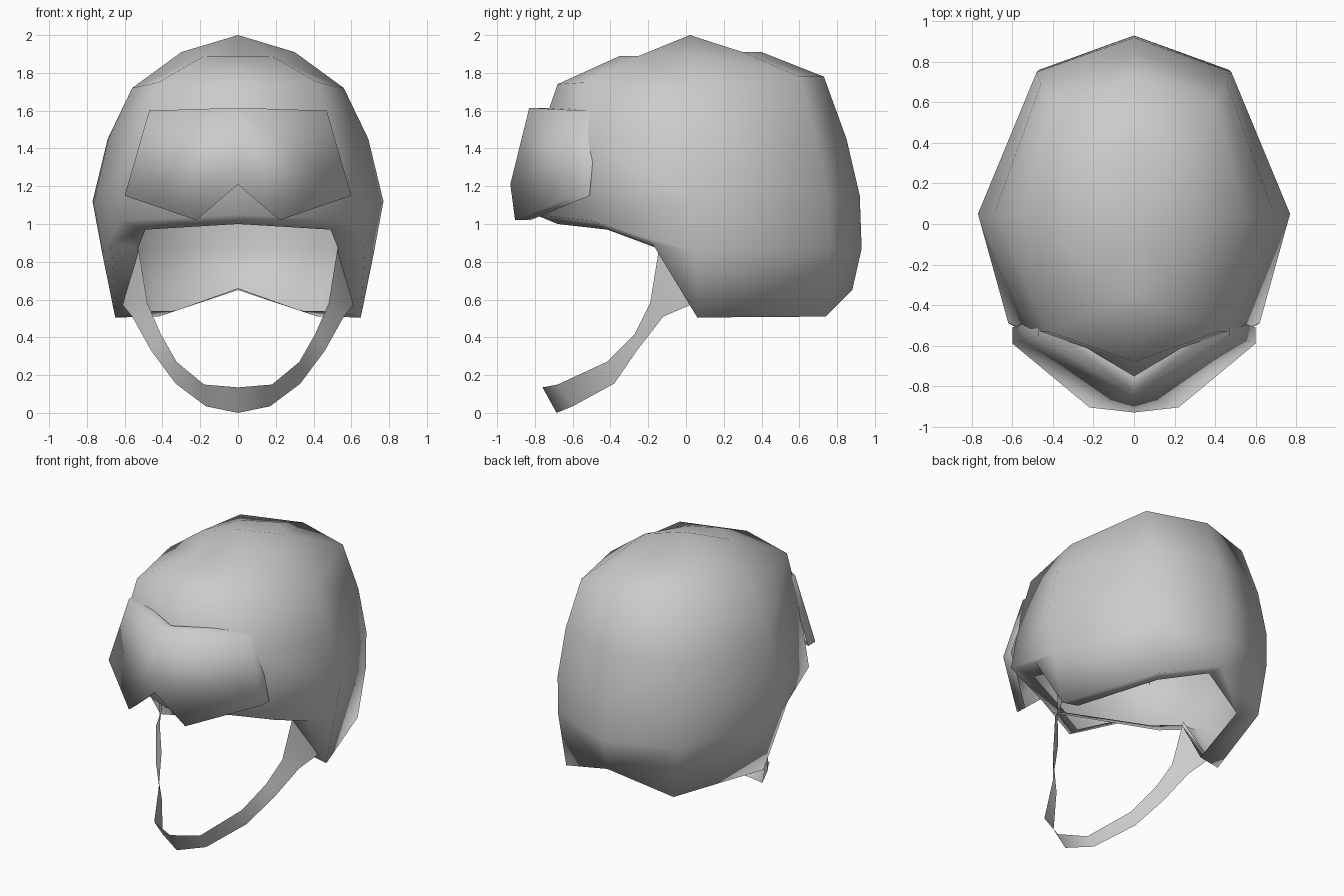
import bpy, bmesh, math

if "Cube" in bpy.data.objects:
    bpy.data.objects.remove(bpy.data.objects["Cube"])


def new_half(points, faces):
    """Half mesh (x >= 0) from named points."""
    bm = bmesh.new()
    v = {k: bm.verts.new(p) for k, p in points.items()}
    for f in faces:
        bm.faces.new([v[k] for k in f])
    return bm


def rim_edges(bm):
    """Open edges that do not lie on the centre plane."""
    return [e for e in bm.edges if e.is_boundary
            and not all(abs(w.co.x) < 1e-4 for w in e.verts)]


def finish(bm, name, angle):
    """Mirror across x, fix normals, make the object and smooth it."""
    bmesh.ops.mirror(bm, geom=bm.verts[:] + bm.edges[:] + bm.faces[:],
                     axis='X', merge_dist=0.0005)
    bmesh.ops.remove_doubles(bm, verts=bm.verts[:], dist=0.0005)
    bmesh.ops.recalc_face_normals(bm, faces=bm.faces[:])
    me = bpy.data.meshes.new(name)
    bm.to_mesh(me)
    bm.free()
    ob = bpy.data.objects.new(name, me)
    bpy.context.collection.objects.link(ob)
    bpy.ops.object.select_all(action='DESELECT')
    bpy.context.view_layer.objects.active = ob
    ob.select_set(True)
    bpy.ops.object.shade_smooth_by_angle(angle=math.radians(angle))
    return ob


# Helmet shell: columns running from crown to rim, front to back
columns = [
    [(0, -.35, 1.89), (0, -.68, 1.74), (0, -.78, 1.45), (0, -.8, 1.05)],
    [(.18, -.25, 1.89), (.42, -.53, 1.75), (.51, -.53, 1.45), (.62, -.49, 1.015)],
    [(.3, .03, 1.91), (.56, .04, 1.72), (.69, .05, 1.45), (.77, .05, 1.12),
     (.72, .05, .85), (.65, .06, .505)],
    [(.2, .3, 1.91), (.4, .6, 1.78), (.46, .69, 1.45), (.48, .75, 1.13),
     (.47, .76, .87), (.42, .74, .51)],
    [(0, .4, 1.91), (0, .73, 1.78), (0, .85, 1.45), (0, .92, 1.15),
     (0, .93, .87), (0, .88, .65)],
]
pts = {(c, r): p for c, col in enumerate(columns) for r, p in enumerate(col)}
pts["crown"] = (0, .02, 2)
pts["crown_front"] = (0, -.25, 1.89)
pts["crown_back"] = (0, .3, 1.91)
pts["temple"] = (.67, -.18, .9)
# Flat facets in front of and behind the crown
faces = [["crown", "crown_front", (1, 0)], ["crown_front", (0, 0), (1, 0)],
         ["crown", (3, 0), "crown_back"], ["crown_back", (3, 0), (4, 0)],
         ["crown", (1, 0), (2, 0)], ["crown", (2, 0), (3, 0)]]
for c in range(4):
    rows = min(len(columns[c]), len(columns[c + 1]))
    for r in range(rows - 1):
        faces.append([(c, r), (c, r + 1), (c + 1, r + 1), (c + 1, r)])
faces += [[(1, 3), "temple", (2, 4), (2, 3)], ["temple", (2, 5), (2, 4)]]
bm = new_half(pts, faces)

# Lip: the rim folded inwards
ext = bmesh.ops.extrude_edge_only(bm, edges=rim_edges(bm))
for g in ext["geom"]:
    if isinstance(g, bmesh.types.BMVert):
        g.co = (g.co.x * .79, g.co.y * .85, .1075 + g.co.z * .85)
finish(bm, "helmet_shell", 180)

# Visor: bent front plate with a nose notch and a rim turned back to the shell
visor = {"top": (0, -.83, 1.615), "top_side": (.47, -.55, 1.6),
         "low_side": (.6, -.59, 1.15), "low_mid": (.22, -.905, 1.02),
         "notch": (0, -.93, 1.21)}
bm = new_half(visor, [["top", "low_mid", "low_side", "top_side"],
                      ["top", "notch", "low_mid"]])
ext = bmesh.ops.extrude_edge_only(bm, edges=rim_edges(bm))
for g in ext["geom"]:
    if isinstance(g, bmesh.types.BMVert):
        g.co.y += .08
finish(bm, "visor", 180)

# Chin strap: ribbon between an upper and a lower edge
upper = [(0, -.76, .135), (.18, -.68, .15), (.325, -.42, .27),
         (.41, -.27, .42), (.48, -.19, .58), (.53, -.14, .89)]
lower = [(0, -.685, 0), (.17, -.6, .035), (.33, -.38, .155),
         (.46, -.26, .33), (.56, -.12, .51), (.61, .02, .57)]
strap = {("u", i): p for i, p in enumerate(upper)}
strap.update({("l", i): p for i, p in enumerate(lower)})
bm = new_half(strap, [[("u", i), ("l", i), ("l", i + 1), ("u", i + 1)]
                      for i in range(5)])
finish(bm, "chin_strap", 60)
